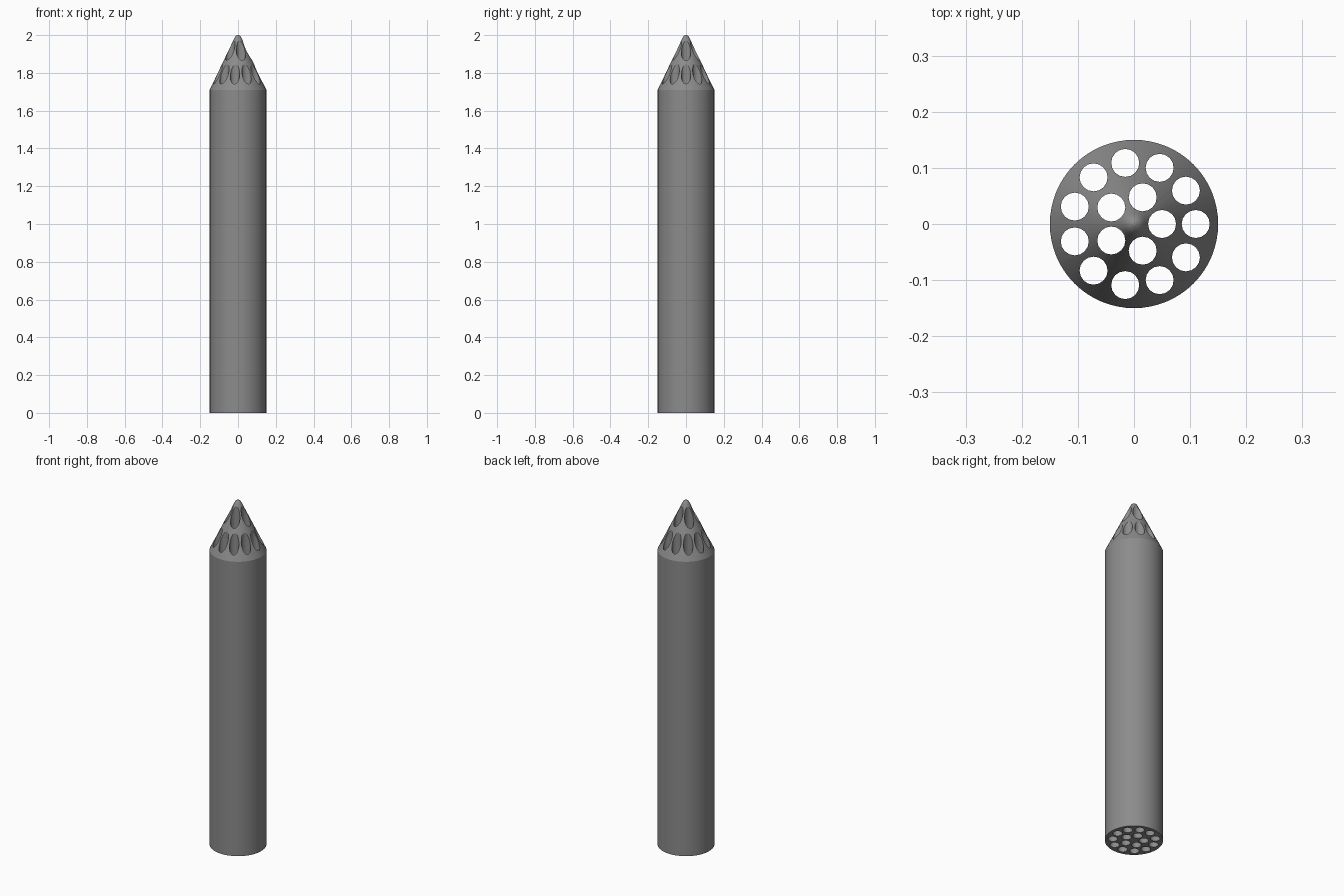
import bpy, bmesh, math

if "Cube" in bpy.data.objects:
    bpy.data.objects.remove(bpy.data.objects["Cube"])

grey = bpy.data.materials.new("dark_grey")
grey.diffuse_color = (0.26, 0.26, 0.26, 1)
grey.use_nodes = True
grey.node_tree.nodes["Principled BSDF"].inputs["Base Color"].default_value = grey.diffuse_color


def make_object(name, bm):
    bmesh.ops.recalc_face_normals(bm, faces=bm.faces[:])
    mesh = bpy.data.meshes.new(name)
    bm.to_mesh(mesh)
    bm.free()
    mesh.materials.append(grey)
    ob = bpy.data.objects.new(name, mesh)
    bpy.context.collection.objects.link(ob)
    return ob


def ring(bm, x, y, z, r, n):
    return [bm.verts.new((x + r * math.cos(2 * math.pi * i / n),
                          y + r * math.sin(2 * math.pi * i / n), z)) for i in range(n)]


def lathe(bm, profile, n, x=0, y=0):
    """Closed round solid through (radius, height) rings."""
    rings = [ring(bm, x, y, z, r, n) for r, z in profile]
    for a, b in zip(rings, rings[1:]):
        for i in range(n):
            j = (i + 1) % n
            bm.faces.new((a[i], a[j], b[j], b[i]))
    bm.faces.new(rings[0][::-1])
    bm.faces.new(rings[-1])


# Pointed rod with a slightly rounded tip
bm = bmesh.new()
lathe(bm, [(0.15, 0), (0.15, 1.71), (0.02, 1.982), (0.015, 1.991),
           (0.009, 1.997), (0.003, 2.0)], 64)
rod = make_object("pointed_rod", bm)

# Lengthwise channels: five inside, eleven outside
bm = bmesh.new()
for count, radius in ((5, 0.05), (11, 0.11)):
    for k in range(count):
        a = 2 * math.pi * k / count
        lathe(bm, [(0.025, -0.1), (0.025, 2.1)], 16,
              radius * math.cos(a), radius * math.sin(a))
cutter = make_object("channel_cutter", bm)
cutter.hide_render = True

# Cut the channels and bake the result
mod = rod.modifiers.new("channels", 'BOOLEAN')
mod.operation = 'DIFFERENCE'
mod.solver = 'EXACT'
mod.object = cutter
bpy.context.view_layer.objects.active = rod
rod.select_set(True)
bpy.ops.object.modifier_apply(modifier=mod.name)
bpy.data.objects.remove(cutter)
bpy.ops.object.shade_smooth_by_angle(angle=math.radians(25))
